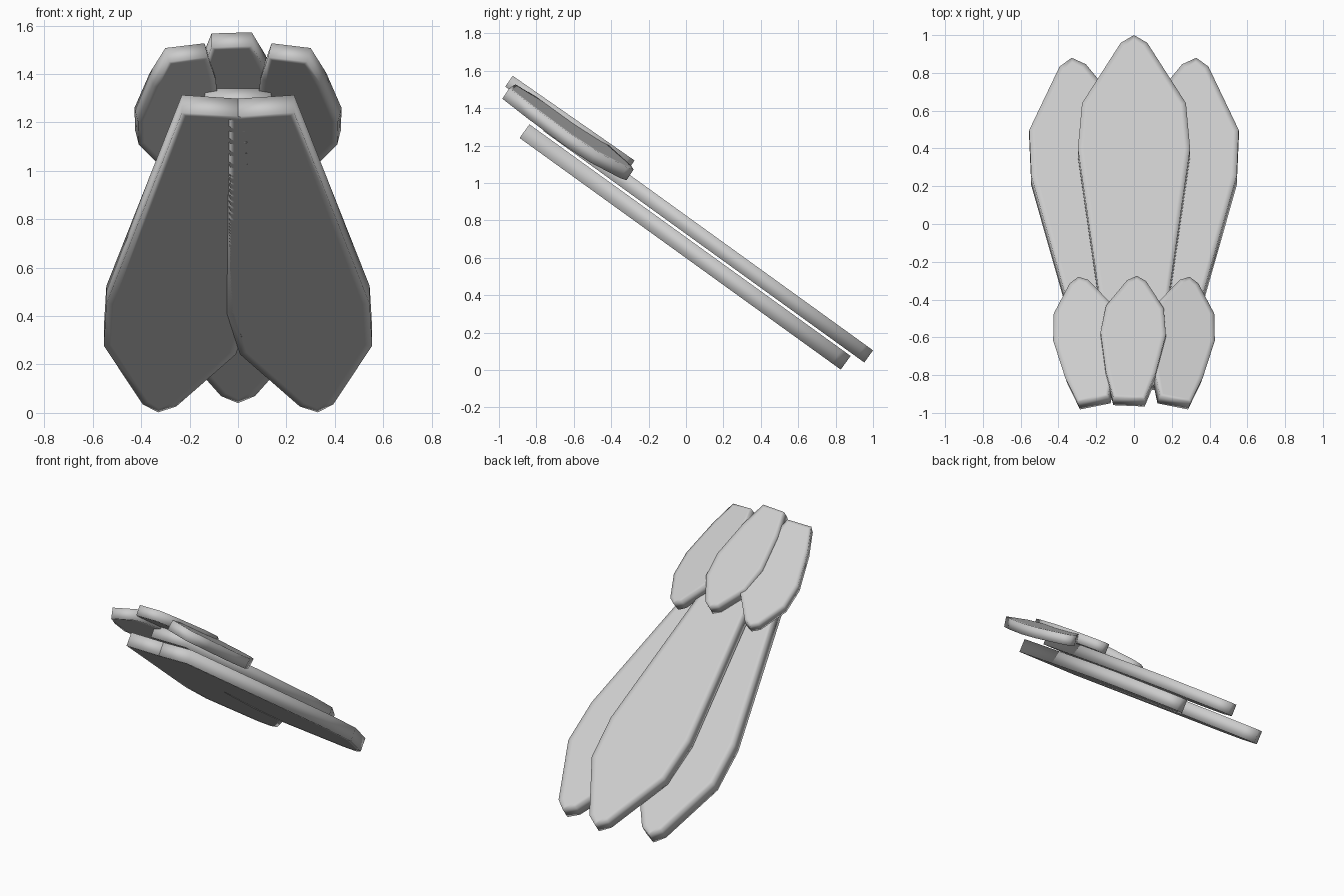
import bpy, bmesh
from math import radians
from mathutils import Matrix, Vector

if "Cube" in bpy.data.objects:
    bpy.data.objects.remove(bpy.data.objects["Cube"])

# Half outlines: (distance from tip, half width)
LONG = [(0, 0), (0.05, 0.07), (0.444, 0.275), (0.74, 0.297), (2.115, 0.135)]
SHORT = [(0, 0), (0.03, 0.05), (0.2, 0.153), (0.37, 0.173), (0.62, 0.132), (0.79, 0.083)]


def feather(name, outline, tip, pitch, yaw, roll, thick, rim):
    """Flat feather: tip at the origin, running to -y, then tilted into place."""
    loop = [(-w, -s) for s, w in outline] + [(w, -s) for s, w in reversed(outline[1:])]
    bm = bmesh.new()
    face = bm.faces.new([bm.verts.new((x, y, 0)) for x, y in loop])
    ext = bmesh.ops.extrude_face_region(bm, geom=[face])
    for v in ext["geom"]:
        if isinstance(v, bmesh.types.BMVert):
            v.co.z -= thick
    bmesh.ops.recalc_face_normals(bm, faces=bm.faces)
    # inset rims keep the broad faces flat and the border softly shaded
    caps = [f for f in bm.faces if len(f.verts) == len(loop)]
    bmesh.ops.inset_individual(bm, faces=caps, thickness=rim)
    for f in bm.faces:
        f.smooth = True
    bm.transform(Matrix.Translation(Vector(tip))
                 @ Matrix.Rotation(radians(-pitch), 4, 'X')
                 @ Matrix.Rotation(radians(yaw), 4, 'Z')
                 @ Matrix.Rotation(radians(roll), 4, 'Y'))
    bmesh.ops.recalc_face_normals(bm, faces=bm.faces)
    me = bpy.data.meshes.new(name)
    bm.to_mesh(me)
    bm.free()
    ob = bpy.data.objects.new(name, me)
    bpy.context.collection.objects.link(ob)
    return ob


# Centre feathers
feather("long_feather_middle", LONG, (0, 1.0, 0.105), 35.8, 0, 0, 0.08, 0.03)
feather("short_feather_middle", SHORT, (0.015, -0.275, 1.12), 34.8, -3, 0, 0.07, 0.025)

# Side feathers, mirrored left and right
for side, label in ((1, "right"), (-1, "left")):
    feather("long_feather_" + label, LONG, (0.33 * side, 0.88, 0.075),
            35.8, -6.3 * side, 0, 0.09, 0.03)
    feather("short_feather_" + label, SHORT, (0.295 * side, -0.28, 1.072),
            34.5, -5.5 * side, 12 * side, 0.07, 0.025)
